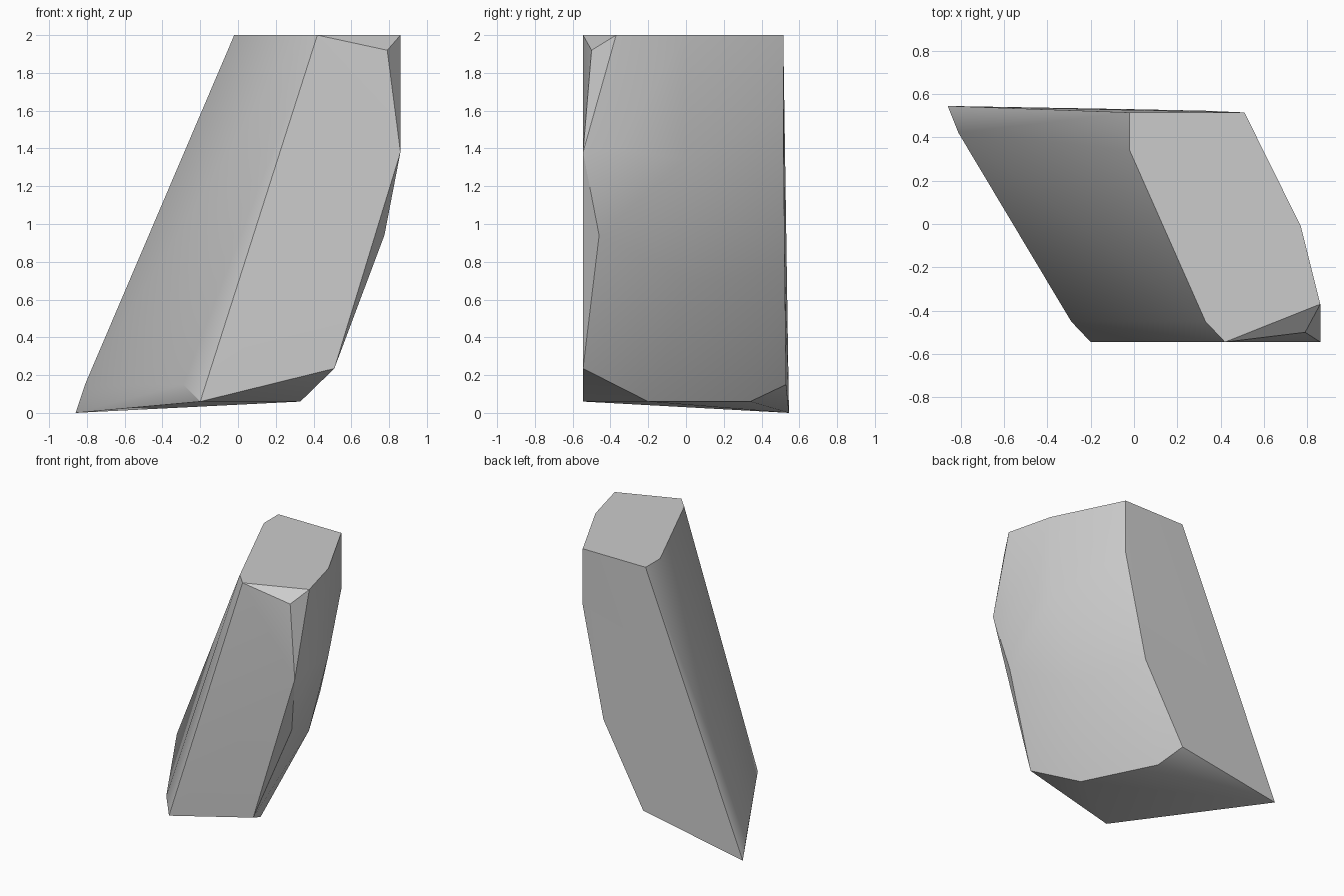
import bpy
import bmesh
import math

default_cube = bpy.data.objects.get("Cube")
if default_cube:
    bpy.data.objects.remove(default_cube, do_unlink=True)


def make_material(name, color):
    """Plain flat material, same colour in viewport and render."""
    material = bpy.data.materials.new(name)
    material.use_nodes = True
    material.diffuse_color = color
    shader = material.node_tree.nodes["Principled BSDF"]
    shader.inputs["Base Color"].default_value = color
    return material


def make_stone(name, corners, material):
    """Faceted stone: the convex skin around its corner points."""
    bm = bmesh.new()
    for corner in corners:
        bm.verts.new(corner)
    hull = bmesh.ops.convex_hull(bm, input=bm.verts[:])
    loose = {g for g in hull["geom_interior"] + hull["geom_unused"]
             if isinstance(g, bmesh.types.BMVert)}
    bmesh.ops.delete(bm, geom=list(loose), context="VERTS")
    # Merge the triangles of each flat facet
    bmesh.ops.dissolve_limit(bm, angle_limit=math.radians(2),
                             verts=bm.verts[:], edges=bm.edges[:])
    bmesh.ops.recalc_face_normals(bm, faces=bm.faces[:])

    mesh = bpy.data.meshes.new(name)
    bm.to_mesh(mesh)
    bm.free()
    mesh.materials.append(material)
    stone = bpy.data.objects.new(name, mesh)
    bpy.context.collection.objects.link(stone)

    # Soft shading over gentle bends, crisp facet edges elsewhere
    bpy.ops.object.select_all(action="DESELECT")
    stone.select_set(True)
    bpy.context.view_layer.objects.active = stone
    bpy.ops.object.shade_smooth_by_angle(angle=math.radians(30))
    return stone


# Flat top outline
height = 2
top_outline = [(-.02, .515), (.51, .515), (.77, -.01), (.86, -.37),
               (.42, -.545), (.33, -.45), (-.02, .34)]
top = [(x, y, height) for x, y in top_outline]

# Chipped front corner and the curved right side
front_edge = [(.79, -.5, 1.92), (.86, -.545, 1.38),
              (.775, -.46, .94), (.51, -.545, .235)]
side_bulge = [(.86, -.37, 1.4), (.77, -.01, 1.34), (.57, .04, .69)]
back_edge = [(.51, .515, 1.57), (.33, .523, .75), (-.01, .53, .15)]

# Leaning left side and slanted base
left_foot = [(-.81, .42, .15), (-.29, -.45, .15)]
base = [(-.86, .545, 0), (-.2, -.545, .06), (.33, -.2, .06), (.06, .34, .06)]

stone_grey = make_material("stone grey", (.6, .6, .6, 1))
make_stone("leaning_rock",
           top + front_edge + side_bulge + back_edge + left_foot + base,
           stone_grey)
